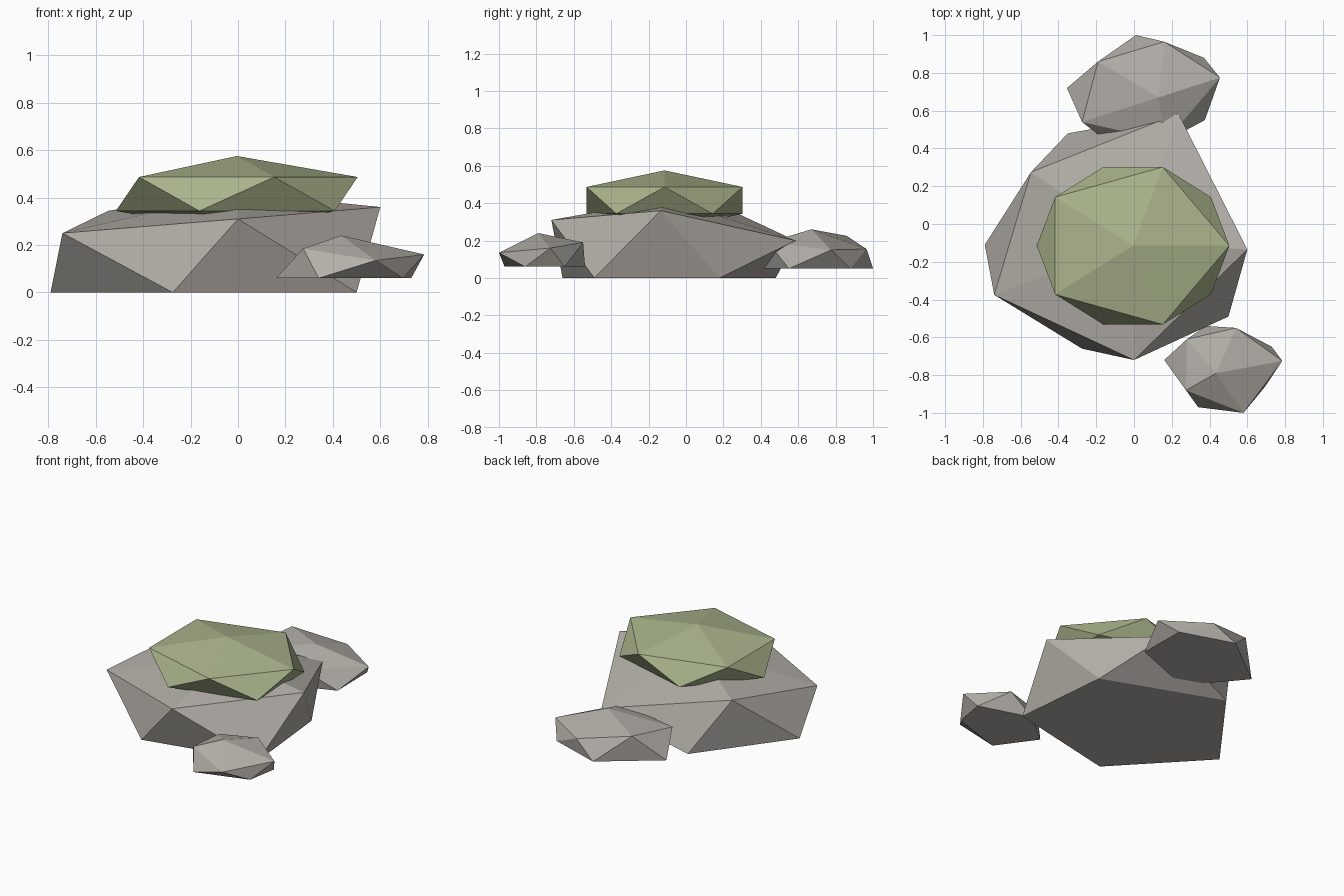
import bpy
import bmesh
from mathutils import Vector

# Remove the default cube only
default_cube = bpy.data.objects.get("Cube")
if default_cube:
    bpy.data.objects.remove(default_cube, do_unlink=True)


def make_material(name, colour):
    material = bpy.data.materials.new(name)
    material.use_nodes = True
    rgba = (*colour, 1)
    material.diffuse_color = rgba
    shader = material.node_tree.nodes["Principled BSDF"]
    shader.inputs["Base Color"].default_value = rgba
    shader.inputs["Roughness"].default_value = 0.9
    return material


def finish_object(name, mesh_builder, material):
    """Turn a finished bmesh into a flat shaded scene object."""
    bmesh.ops.recalc_face_normals(mesh_builder, faces=mesh_builder.faces)
    mesh = bpy.data.meshes.new(name)
    mesh_builder.to_mesh(mesh)
    mesh_builder.free()
    mesh.materials.append(material)
    obj = bpy.data.objects.new(name, mesh)
    bpy.context.collection.objects.link(obj)
    return obj


def make_boulder(name, apex, shoulder, base, base_z, material):
    """Irregular icosahedron with a flat base.
    Both rings run counter-clockwise, each base corner before its shoulder."""
    builder = bmesh.new()
    peak = builder.verts.new(apex)
    upper = [builder.verts.new(point) for point in shoulder]
    lower = [builder.verts.new((x, y, base_z)) for x, y in base]
    count = len(upper)
    for i in range(count):
        following = (i + 1) % count
        builder.faces.new((peak, upper[i], upper[following]))
        builder.faces.new((upper[i], lower[i], lower[following]))
        builder.faces.new((upper[i], lower[following], upper[following]))
    builder.faces.new(list(reversed(lower)))
    return finish_object(name, builder, material)


stone = make_material("warm grey stone", (0.45, 0.425, 0.39))
moss = make_material("pale moss green", (0.40, 0.455, 0.26))

# Large central boulder
make_boulder(
    "main_boulder",
    apex=(0, -.1, .42),
    shoulder=[(0, -.72, .31), (.6, -.135, .36), (.235, .585, .2),
              (-.545, .275, .345), (-.74, -.375, .25)],
    base=[(-.275, -.66), (.5, -.49), (.435, .18), (-.35, .48), (-.79, -.11)],
    base_z=0,
    material=stone)

# Medium stone tucked against the back
make_boulder(
    "back_stone",
    apex=(.13, .67, .26),
    shoulder=[(.17, .44, .19), (.455, .775, .15), (.16, .965, .155),
              (-.19, .86, .225), (-.275, .54, .19)],
    base=[(-.07, .38), (.375, .55), (.37, .88), (.01, 1), (-.355, .72)],
    base_z=.05,
    material=stone)

# Small stone at the front
make_boulder(
    "front_stone",
    apex=(.435, -.79, .24),
    shoulder=[(.58, -1, .135), (.785, -.725, .16), (.54, -.55, .19),
              (.28, -.61, .17), (.275, -.88, .185)],
    base=[(.34, -.97), (.695, -.86), (.73, -.65), (.38, -.54), (.16, -.72)],
    base_z=.06,
    material=stone)

# Moss cap: a flattened icosahedron resting on the boulder
cap = bmesh.new()
bmesh.ops.create_icosphere(cap, subdivisions=1, radius=1)
bmesh.ops.scale(cap, vec=Vector((.57, .49, .16)), verts=cap.verts)
bmesh.ops.translate(cap, vec=Vector((-.005, -.115, .415)), verts=cap.verts)
finish_object("moss_cap", cap, moss)
